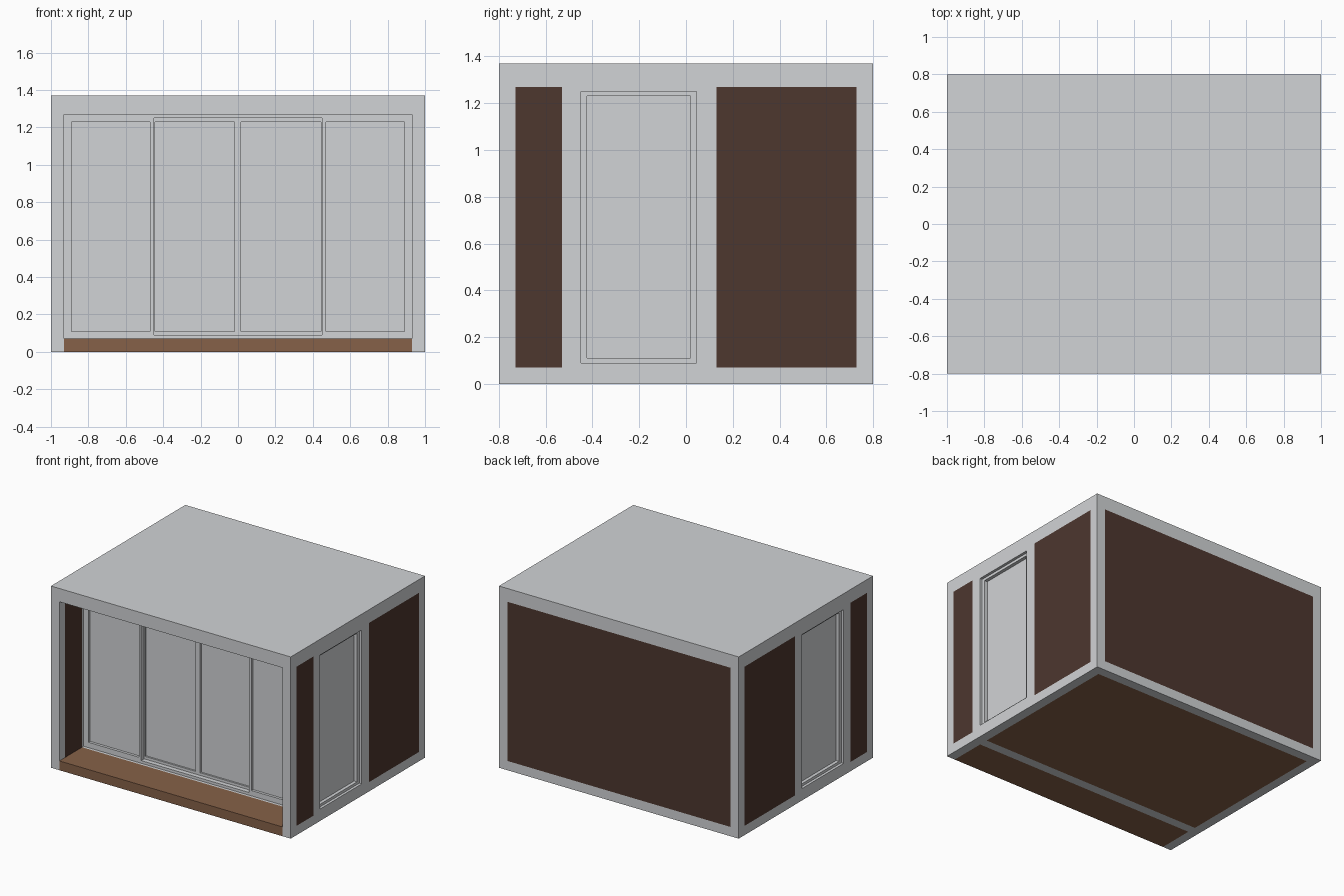
import bpy

cube = bpy.data.objects.get("Cube")
if cube:
    bpy.data.objects.remove(cube, do_unlink=True)


def material(name, rgb):
    m = bpy.data.materials.new(name)
    m.use_nodes = True
    m.diffuse_color = (*rgb, 1)
    m.node_tree.nodes["Principled BSDF"].inputs["Base Color"].default_value = (*rgb, 1)
    return m


GREY = material("light grey", (0.64, 0.655, 0.67))
DARK = material("dark brown cladding", (0.075, 0.038, 0.028))
WOOD = material("deck wood", (0.24, 0.12, 0.065))


def box(name, x, y, z, mat):
    """Box from (low, high) ranges on each axis."""
    bpy.ops.mesh.primitive_cube_add(size=1)
    ob = bpy.context.object
    ob.name = name
    spans = (x, y, z)
    for v in ob.data.vertices:
        v.co = [hi if c > 0 else lo for c, (lo, hi) in zip(v.co, spans)]
    ob.data.materials.append(mat)
    return ob


def carve(ob, cuts):
    """Cut box-shaped openings out of an object and keep the result."""
    cutters = []
    for cut in cuts:
        c = box("cutter", *cut, GREY)
        c.hide_render = True
        mod = ob.modifiers.new("opening", 'BOOLEAN')
        mod.operation = 'DIFFERENCE'
        mod.solver = 'EXACT'
        mod.object = c
        cutters.append(c)
    bpy.context.view_layer.update()
    dg = bpy.context.evaluated_depsgraph_get()
    mesh = bpy.data.meshes.new_from_object(ob.evaluated_get(dg))
    ob.modifiers.clear()
    ob.data = mesh
    for c in cutters:
        bpy.data.objects.remove(c, do_unlink=True)
    return ob


# Main dimensions
IN = 0.93                       # inner half width between posts
WALL = (0.07, 1.27)             # height of the infill openings
THROUGH = (-2, 2)
SHORT, LONG = (-0.73, -0.53), (0.13, 0.73)
DOOR, DOOR_Z = (-0.45, 0.045), (0.09, 1.25)
PANE_Z = (0.11, 1.23)
FLOOR = (-0.46, 0.73)
PORCH = (-0.8, -0.53)

# Structural frame with roof
frame = box("structural_frame", (-1, 1), (-0.8, 0.8), (0, 1.37), GREY)
carve(frame, [
    ((-IN, IN), (-1, 0.73), WALL),              # room and front opening
    ((-IN, IN), (-1, -0.53), (-1, 0.5)),        # porch floor
    ((-IN, IN), FLOOR, (-1, 0.5)),              # room floor
    ((-IN, IN), (0.5, 1), WALL),                # back wall
    (THROUGH, SHORT, WALL),
    (THROUGH, LONG, WALL),
    (THROUGH, DOOR, DOOR_Z),
])

# Floors and back cladding
box("porch_deck", (-IN, IN), PORCH, (0, 0.07), WOOD)
box("room_floor", (-IN, IN), FLOOR, (0, 0.07), WOOD)
box("back_cladding", (-IN, IN), (0.73, 0.8), WALL, DARK)

# Side cladding and side doors
for side, s in (("left", 1), ("right", -1)):
    def depth(a, b):
        return tuple(sorted((s * a, s * b)))

    box(side + "_front_cladding", depth(IN, 1), SHORT, WALL, DARK)
    box(side + "_rear_cladding", depth(IN, 1), LONG, WALL, DARK)
    sash = box(side + "_door_sash", depth(0.94, 0.98), DOOR, DOOR_Z, GREY)
    pane = (DOOR[0] + 0.026, DOOR[1] - 0.026)
    carve(sash, [(THROUGH, pane, PANE_Z)])
    box(side + "_door_pane", depth(0.945, 0.955), pane, PANE_Z, GREY)

# Front glazing: fixed outer lights around a sliding pair
fixed = {"left": (0.47, 0.89), "right": (-0.89, -0.47)}
glazing = box("front_glazing_frame", (-IN, IN), (-0.51, -0.45), WALL, GREY)
carve(glazing, [(x, THROUGH, PANE_Z) for x in fixed.values()]
      + [((-0.45, 0.45), THROUGH, DOOR_Z)])

sliding = {"left": (0.017, 0.445), "right": (-0.445, -0.02)}
sliders = box("sliding_sashes", (-0.45, 0.45), (-0.475, -0.45), DOOR_Z, GREY)
carve(sliders, [(x, THROUGH, PANE_Z) for x in sliding.values()])

for side in ("left", "right"):
    box(side + "_fixed_pane", fixed[side], (-0.49, -0.48), PANE_Z, GREY)
    box(side + "_sliding_pane", sliding[side], (-0.462, -0.452), PANE_Z, GREY)
